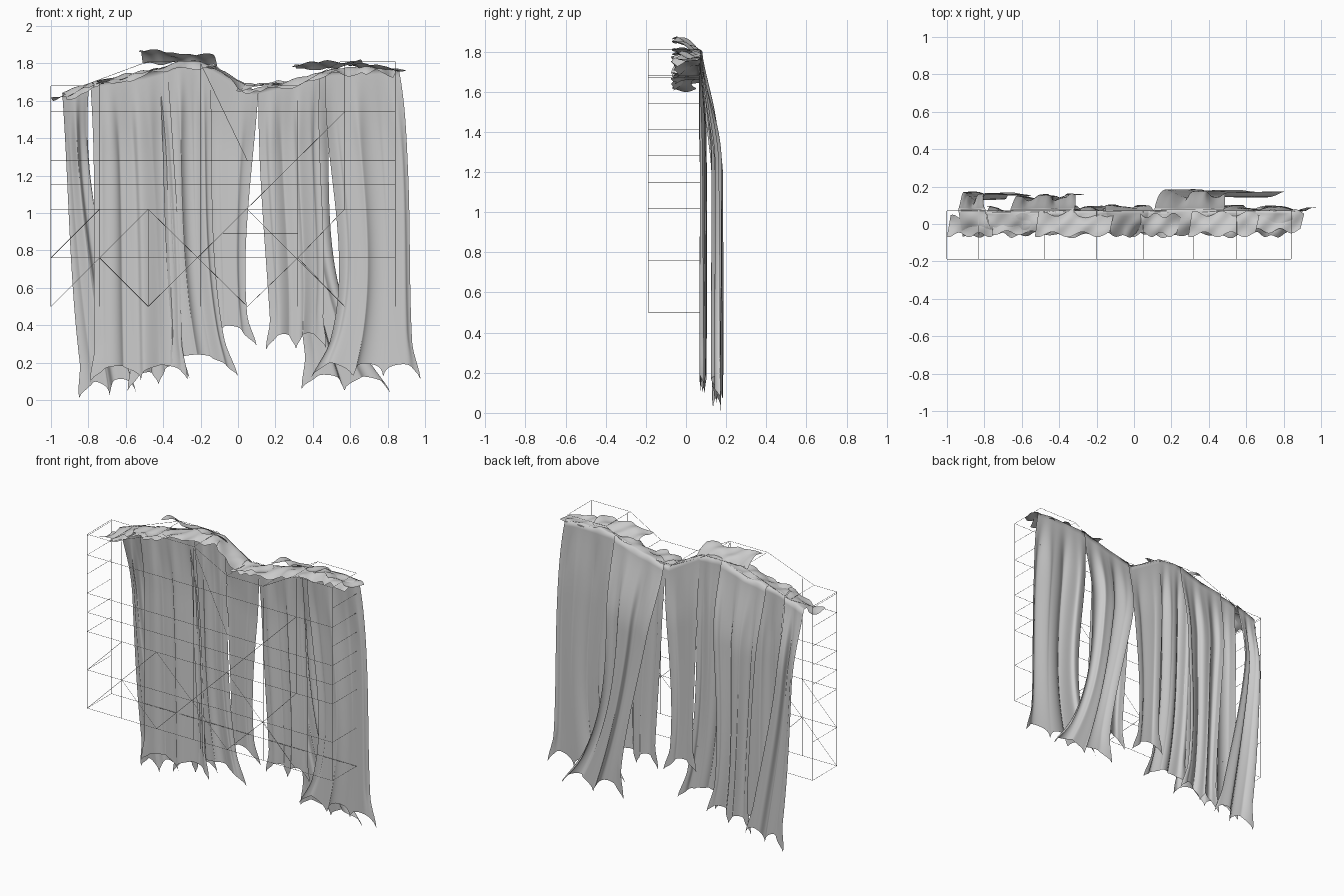
import bpy, bmesh, math, random
from math import sin, cos, pi

if "Cube" in bpy.data.objects:
    bpy.data.objects.remove(bpy.data.objects["Cube"])
random.seed(4)

CREST = [(-1, 1.62), (-.92, 1.65), (-.75, 1.71), (-.5, 1.75), (-.3, 1.81), (-.15, 1.80),
         (.08, 1.66), (.3, 1.71), (.5, 1.77), (.75, 1.78), (.92, 1.76)]


def crest(x):
    if x <= CREST[0][0]:
        return CREST[0][1]
    for (a, za), (b, zb) in zip(CREST, CREST[1:]):
        if x <= b:
            return za + (zb - za) * (x - a) / (b - a)
    return CREST[-1][1]


def cubic(p, t):
    # smooth curve through four evenly spaced values
    s = 3 * t
    return (-p[0] * (s-1) * (s-2) * (s-3) / 6 + p[1] * s * (s-2) * (s-3) / 2
            - p[2] * s * (s-1) * (s-3) / 2 + p[3] * s * (s-1) * (s-2) / 6)


def smooth(t):
    t = max(0, min(1, t))
    return t * t * (3 - 2 * t)


def grid_object(name, rows):
    bm = bmesh.new()
    vs = [[bm.verts.new(c) for c in r] for r in rows]
    for a, b in zip(vs, vs[1:]):
        for i in range(len(a) - 1):
            bm.faces.new((a[i], a[i+1], b[i+1], b[i]))
    bmesh.ops.recalc_face_normals(bm, faces=bm.faces)
    for f in bm.faces:
        f.smooth = True
    me = bpy.data.meshes.new(name)
    bm.to_mesh(me)
    bm.free()
    ob = bpy.data.objects.new(name, me)
    bpy.context.collection.objects.link(ob)
    return ob


def crumple(x, y):
    return .010 * sin(21 * x + 30 * y) + .006 * sin(47 * x - 45 * y + 1)


def panel(name, left, right, y_top, y_low, zl, zr, tips, folds, amp, phase=0, n=56):
    """Torn strip: lies over the crest, bends, then hangs in folds to a pointed hem."""
    rows = []
    # part lying on top, with a ragged front edge
    for j in range(9):
        s = j / 9
        row = []
        for i in range(n + 1):
            u = i / n
            x = left[0] + (right[0] - left[0]) * u
            start = -.058 + .010 * sin(23 * x) + .008 * sin(61 * x)
            y = start + (y_top - start) * s
            z = crest(x) + crumple(x, y) * (1 - s * .6) - .03 * (1 - s) ** 3
            row.append((x - .03 * (1 - s) * sin(9 * x), y, z))
        rows.append(row)
    # hanging part
    m = 44
    for j in range(m + 1):
        t = j / m
        row = []
        for i in range(n + 1):
            u = i / n
            xl, xr = cubic(left, t), cubic(right, t)
            w = 2 * pi * folds * u + phase
            x = xl + (xr - xl) * u + (xr - xl) * .05 * sin(4 * pi * folds * u) / folds * smooth(t * 3)
            zb = zl + (zr - zl) * u + .08 * abs(sin(pi * tips * u)) ** .6
            zt = crest(left[0] + (right[0] - left[0]) * u)
            y = y_top + (y_low - y_top) * smooth(t * 3.2) ** .7
            y += amp * smooth(t * 4 + .1) * (sin(w + .8 * t) + .3 * sin(2.3 * w))
            hem = smooth((t - .88) / .12)
            flare = hem * .03 * ((u * 2 - 1) ** 5)
            row.append((x + flare, y, zt + (zb - zt) * t))
        rows.append(row)
    return grid_object(name, rows)


# hanging strips: x of the left and right edges at four heights from top to hem
panel("strip_right_inner", (.47, .50, .54, .42), (.86, .92, .93, .96), .07, .085, .12, .11, 3, 1.9, .013)
panel("strip_right_outer", (.11, .18, .30, .37), (.48, .49, .54, .79), .08, .165, .06, .04, 2, 1.8, .017, 1)
panel("strip_right_middle", (.11, .12, .15, .18), (.44, .44, .46, .44), .065, .085, .27, .28, 2, 2, .012, 2)
panel("strip_center", (-.15, -.15, -.13, -.12), (.11, .07, .04, .07), .07, .095, .34, .29, 1, 1, .007, .5)
panel("strip_left_middle", (-.42, -.40, -.38, -.33), (-.15, -.14, -.12, -.03), .07, .085, .19, .13, 1, 2, .012)
panel("strip_left_broad", (-.79, -.77, -.77, -.76), (-.38, -.33, -.30, -.29), .065, .085, .10, .11, 2, 2.4, .013, 1.5)
panel("strip_left_outer", (-.66, -.62, -.58, -.56), (-.32, -.32, -.34, -.29), .08, .145, .05, .12, 2, 2, .015, 2)
panel("strip_left_edge", (-.94, -.91, -.88, -.82), (-.795, -.78, -.68, -.57), .08, .15, .01, .04, 2, 1.3, .018, .8)


# loose rumpled flaps along the crest
def flap(name, x0, x1, y0, y1, z0, z1, tilt, sag=0):
    n = 30
    rows = []
    for j in range(9):
        s = j / 8
        row = []
        for i in range(n + 1):
            u = i / n
            width = .8 + .2 * sin(5 * pi * u + 1)
            x = x0 + (x1 - x0) * u + .02 * (s - .5)
            y = (y0 + y1) / 2 + (y1 - y0) * (s - .5) * width
            z = z0 + (z1 - z0) * u + tilt * (s - .5) - sag * s ** 3
            row.append((x, y, z + crumple(x, y) * .8))
        rows.append(row)
    return grid_object(name, rows)


flap("flap_left_end", -.99, -.72, -.07, .05, 1.61, 1.70, .01)
flap("flap_left_middle", -.75, -.42, -.06, .06, 1.70, 1.77, .01)
flap("flap_left_high", -.52, -.12, -.07, .07, 1.86, 1.83, -.02, .04)
flap("flap_center", .0, .24, -.07, .06, 1.67, 1.70, .02)
flap("flap_right_high", .30, .66, -.07, .07, 1.79, 1.81, -.01, .02)
flap("flap_right_end", .60, .90, -.05, .08, 1.79, 1.76, -.02)

# thin wire cage in front of the cloth
F, B = -.188, .07
TOP = [(-1, 1.68), (-.83, 1.68), (-.48, 1.81), (-.2, 1.81), (.05, 1.68), (.32, 1.68), (.55, 1.81), (.84, 1.81)]
wires = []
for y in (F, B):
    wires.append([(x, y, z) for x, z in TOP])
    wires.append([(-1, y, .5), (.84, y, .5)])
    for x, z in (TOP[0], TOP[-1]):
        wires.append([(x, y, .5), (x, y, z)])
for x, z in TOP:
    wires.append([(x, F, z), (x, B, z)])
for z in (.5, .76, 1.02, 1.15, 1.28, 1.41, 1.54, 1.67):
    for x in (-1, .84):
        wires.append([(x, F, z), (x, B, z)])
for z in (.76, 1.02, 1.15, 1.28, 1.54):
    wires.append([(-1, F, z), (.84, F, z)])
for x0, z0, x1, z1 in [(-1, .5, -.48, 1.02), (-1, .76, -.74, 1.02), (-.48, .5, .57, 1.54),
                       (-.74, .76, -.48, .5), (-.48, 1.02, .05, .5), (-.2, 1.8, .05, 1.28),
                       (.05, .5, .32, .76), (.57, .5, .05, 1.02), (.32, .76, .57, 1.02),
                       (.32, .76, .57, .5), (-.2, .5, -.2, 1.8), (.32, .5, .32, 1.6),
                       (-.74, .5, -.74, 1.7), (-.48, .5, -.48, 1.02), (.57, 1.02, .57, 1.8),
                       (-.08, .89, .32, .89)]:
    wires.append([(x0, F, z0), (x1, F, z1)])
cu = bpy.data.curves.new("wire_cage", 'CURVE')
cu.dimensions = '3D'
cu.bevel_depth = .0012
cu.bevel_resolution = 0
for pts in wires:
    sp = cu.splines.new('POLY')
    sp.points.add(len(pts) - 1)
    for p, c in zip(sp.points, pts):
        p.co = (*c, 1)
cage = bpy.data.objects.new("wire_cage", cu)
bpy.context.collection.objects.link(cage)
bpy.context.view_layer.objects.active = cage
cage.select_set(True)
bpy.ops.object.convert(target='MESH')
